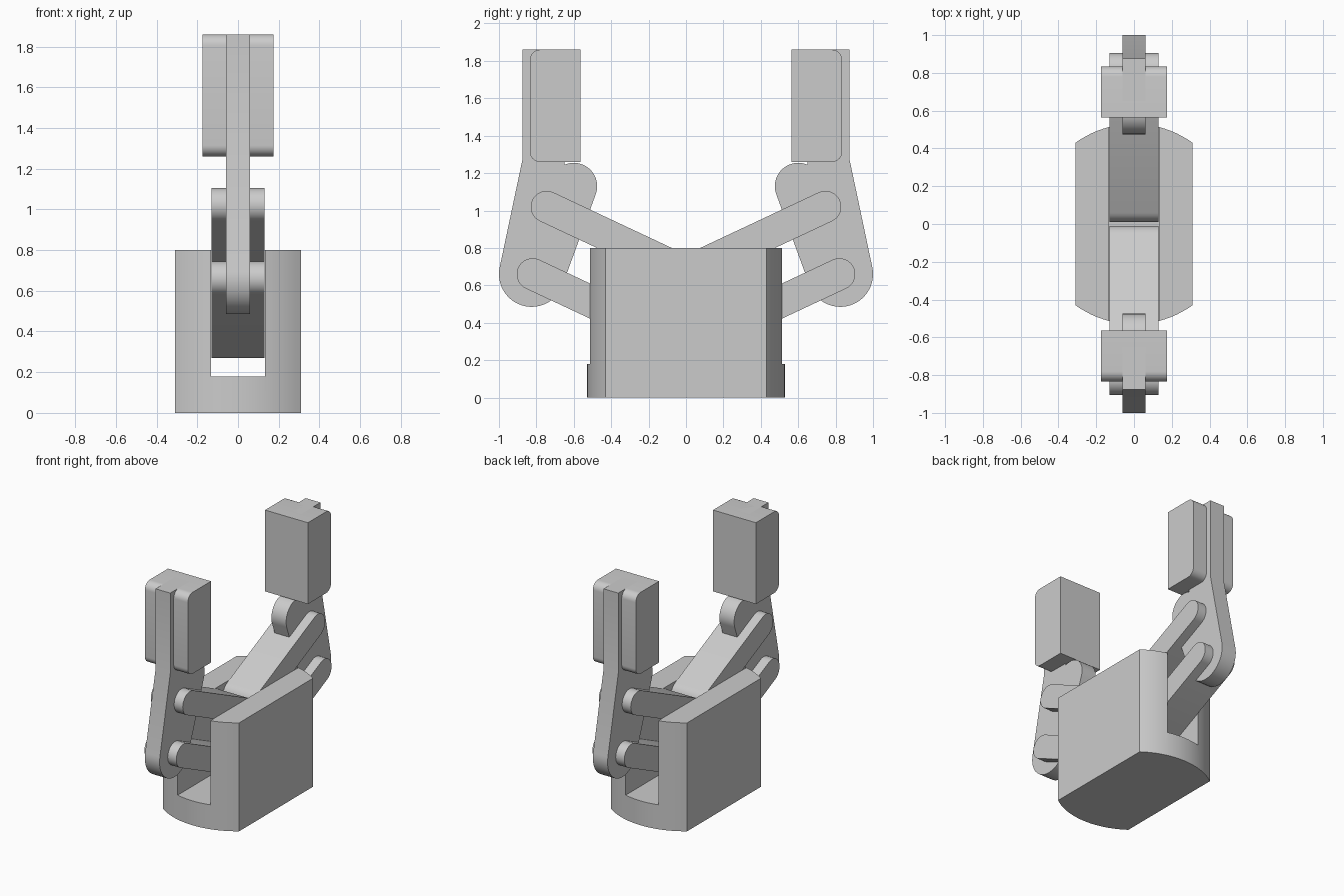
import bpy, bmesh
from math import sin, cos, radians, sqrt, atan2, degrees

cube = bpy.data.objects.get("Cube")
if cube:
    bpy.data.objects.remove(cube, do_unlink=True)

GREY = (0.6, 0.6, 0.6, 1.0)
grey = bpy.data.materials.new("plain grey")
grey.use_nodes = True
grey.diffuse_color = GREY
grey.node_tree.nodes["Principled BSDF"].inputs["Base Color"].default_value = GREY


def arc(centre, radius, start, end, steps=16):
    """Points along an arc, angles in degrees."""
    angles = [radians(start + (end - start) * i / steps) for i in range(steps + 1)]
    return [(centre[0] + radius * cos(a), centre[1] + radius * sin(a)) for a in angles]


def finish(obj):
    """Smooth the rounded walls and keep the edges sharp."""
    bpy.ops.object.select_all(action='DESELECT')
    obj.select_set(True)
    bpy.context.view_layer.objects.active = obj
    bpy.ops.object.shade_smooth_by_angle(angle=radians(30))


def prism(name, outline, place, vector):
    """Extrude an outline; place turns each 2D point into 3D."""
    bm = bmesh.new()
    face = bm.faces.new([bm.verts.new(place(*p)) for p in outline])
    result = bmesh.ops.extrude_face_region(bm, geom=[face])
    moved = [v for v in result["geom"] if isinstance(v, bmesh.types.BMVert)]
    bmesh.ops.translate(bm, verts=moved, vec=vector)
    bmesh.ops.recalc_face_normals(bm, faces=bm.faces)
    mesh = bpy.data.meshes.new(name)
    bm.to_mesh(mesh)
    bm.free()
    mesh.materials.append(grey)
    obj = bpy.data.objects.new(name, mesh)
    bpy.context.collection.objects.link(obj)
    return obj


# Base: round-ended block with a slot running front to back
RADIUS, HALF = 0.53, 0.31
edge = degrees(atan2(sqrt(RADIUS ** 2 - HALF ** 2), HALF))
outline = arc((0, 0), RADIUS, edge, 180 - edge, 20) + arc((0, 0), RADIUS, 180 + edge, 360 - edge, 20)
base = prism("base", outline, lambda x, y: (x, y, 0), (0, 0, 0.8))
S = 0.133
slot = prism("slot_cutter", [(-S, 0.18), (S, 0.18), (S, 1), (-S, 1)],
             lambda x, z: (x, -1, z), (0, 2, 0))
slot.hide_render = True
cut = base.modifiers.new("slot", 'BOOLEAN')
cut.object = slot
cut.solver = 'EXACT'
bpy.context.view_layer.objects.active = base
bpy.ops.object.modifier_apply(modifier=cut.name)
bpy.data.objects.remove(slot, do_unlink=True)
finish(base)

# Side profiles, measured outward from the middle
HEEL, KNUCKLE = (0.825, 0.66), (0.6, 1.13)
finger_shape = (arc(HEEL, 0.175, 200, 372, 24)
                + [(0.875, 1.27), (0.875, 1.86), (0.65, 1.86)]
                + arc(KNUCKLE, 0.125, 66, 200, 20))
pad_shape = ([(0.565, 1.86), (0.565, 1.26)]
             + arc((0.78, 1.315), 0.055, -90, 0, 8)
             + arc((0.78, 1.805), 0.055, 0, 90, 8))


def link_shape(outer):
    """Round-ended bar from an outer pivot down to its base pivot."""
    inner = (outer[0] - 0.65, outer[1] - 0.305)
    tilt = degrees(atan2(0.305, 0.65))
    return (arc(outer, 0.085, tilt - 90, tilt + 90)
            + arc(inner, 0.085, tilt + 90, tilt + 270))


# Both gripping sides: finger, pad and two parallel links
parts = [("finger", finger_shape, 0.06), ("pad", pad_shape, 0.175),
         ("upper_link", link_shape((0.745, 1.02)), 0.13),
         ("lower_link", link_shape((0.82, 0.66)), 0.13)]
for side, sign in (("front", -1), ("back", 1)):
    for part, shape, half in parts:
        finish(prism(f"{side}_{part}", shape,
                     lambda y, z: (-half, sign * y, z), (2 * half, 0, 0)))
